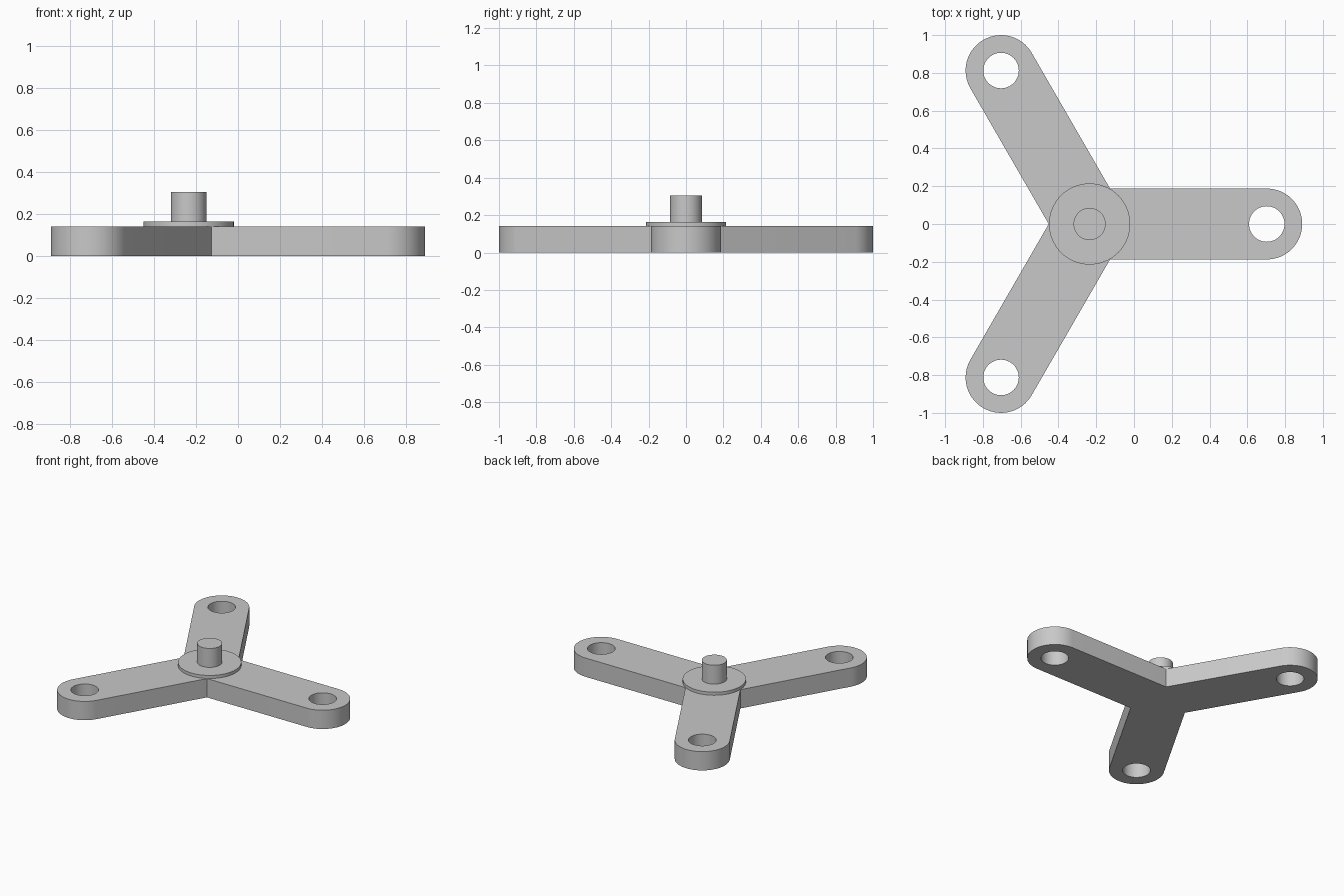
import bpy
import bmesh
from math import radians, sin, cos, pi
from mathutils import Vector

if "Cube" in bpy.data.objects:
    bpy.data.objects.remove(bpy.data.objects["Cube"], do_unlink=True)

HUB = Vector((-0.235, 0.0, 0.0))
ARM_LENGTH, ARM_RADIUS, HOLE_RADIUS = 0.938, 0.1875, 0.094
ARM_HEIGHT, FLANGE_TOP, PEG_TOP = 0.141, 0.164, 0.306
ARM_ANGLES = [radians(a) for a in (0, 120, 240)]

grey = bpy.data.materials.new("grey_metal")
grey.use_nodes = True
GREY = (0.58, 0.58, 0.58, 1.0)
grey.diffuse_color = GREY
grey.node_tree.nodes["Principled BSDF"].inputs["Base Color"].default_value = GREY


def polar(radius, angle, centre=Vector((0, 0, 0))):
    return centre + Vector((radius * cos(angle), radius * sin(angle), 0))


def arc(centre, radius, start, sweep, steps):
    return [polar(radius, start + sweep * i / steps, centre) for i in range(steps + 1)]


def select_only(obj):
    bpy.ops.object.select_all(action='DESELECT')
    obj.select_set(True)
    bpy.context.view_layer.objects.active = obj


def extruded_plate(name, loops, bottom, top):
    """Solid plate from an outer outline followed by hole outlines."""
    curve = bpy.data.curves.new(name, 'CURVE')
    curve.dimensions = '2D'
    curve.fill_mode = 'BOTH'
    curve.extrude = (top - bottom) / 2
    for loop in loops:
        spline = curve.splines.new('POLY')
        spline.points.add(len(loop) - 1)
        for point, co in zip(spline.points, loop):
            point.co = (co.x, co.y, 0, 1)
        spline.use_cyclic_u = True
    obj = bpy.data.objects.new(name, curve)
    bpy.context.collection.objects.link(obj)
    obj.location = HUB + Vector((0, 0, (bottom + top) / 2))
    select_only(obj)
    bpy.ops.object.convert(target='MESH')
    obj = bpy.context.object

    # Weld caps to walls so the solid is closed
    bm = bmesh.new()
    bm.from_mesh(obj.data)
    bmesh.ops.remove_doubles(bm, verts=bm.verts, dist=0.0001)
    bmesh.ops.recalc_face_normals(bm, faces=bm.faces)
    bm.to_mesh(obj.data)
    bm.free()
    obj.data.materials.clear()
    obj.data.materials.append(grey)
    bpy.ops.object.shade_smooth_by_angle(angle=radians(30))
    return obj


# Three-armed body: rounded tips joined by sharp inner corners, one hole per tip
outline, holes = [], []
for angle in ARM_ANGLES:
    tip = polar(ARM_LENGTH, angle)
    outline += arc(tip, ARM_RADIUS, angle - pi / 2, pi, 32)
    outline.append(polar(ARM_RADIUS / sin(pi / 3), angle + pi / 3))
    holes.append(arc(tip, HOLE_RADIUS, 0, 2 * pi, 48)[:-1])
extruded_plate("three_arm_body", [outline] + holes, 0, ARM_HEIGHT)

# Central flange and peg
for name, radius, bottom, top in (("hub_flange", 0.215, ARM_HEIGHT, FLANGE_TOP),
                                  ("hub_peg", 0.085, FLANGE_TOP, PEG_TOP)):
    circle = arc(Vector((0, 0, 0)), radius, 0, 2 * pi, 64)[:-1]
    extruded_plate(name, [circle], bottom, top)
